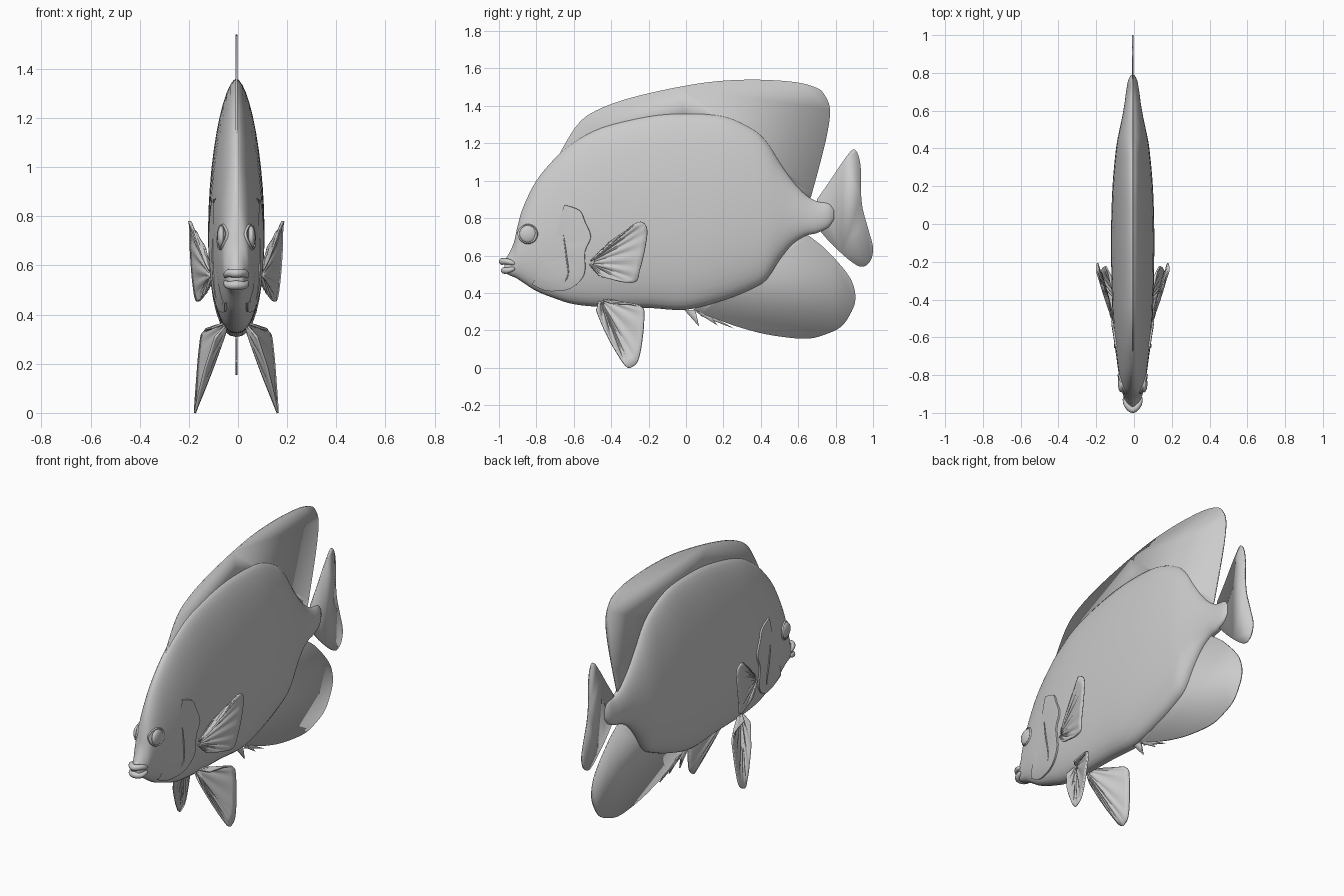
import bpy
import bmesh
import math
from mathutils import Vector
from mathutils.bvhtree import BVHTree

default_cube = bpy.data.objects.get("Cube")
if default_cube:
    bpy.data.objects.remove(default_cube, do_unlink=True)

CENTRE_X = -0.007

grey = bpy.data.materials.new("plain_grey")
grey.use_nodes = True
grey.diffuse_color = (0.6, 0.6, 0.6, 1)
grey.node_tree.nodes["Principled BSDF"].inputs["Base Color"].default_value = (0.6, 0.6, 0.6, 1)


def smooth_path(points, steps):
    """Catmull-Rom samples through tuples of any dimension, ends included."""
    last = len(points) - 1
    result = []
    for i in range(last):
        a, b, c, d = (points[min(max(k, 0), last)] for k in (i - 1, i, i + 1, i + 2))
        for s in range(steps):
            t = s / steps
            result.append(tuple(
                q + 0.5 * t * (r - p + t * (2 * p - 5 * q + 4 * r - e + t * (3 * (q - r) + e - p)))
                for p, q, r, e in zip(a, b, c, d)))
    result.append(tuple(points[-1]))
    return result


def finish(name, bm, mirror=False, thickness=0, angle=40):
    """Turn a bmesh into a shaded object, optionally thickened and mirrored."""
    bmesh.ops.recalc_face_normals(bm, faces=bm.faces[:])
    mesh = bpy.data.meshes.new(name)
    bm.to_mesh(mesh)
    bm.free()
    obj = bpy.data.objects.new(name, mesh)
    bpy.context.collection.objects.link(obj)
    obj.location.x = CENTRE_X
    mesh.materials.append(grey)
    if thickness:
        solid = obj.modifiers.new("thickness", "SOLIDIFY")
        solid.thickness = thickness
        solid.offset = 0
    if mirror:
        obj.modifiers.new("mirror", "MIRROR").use_mirror_merge = False
    bpy.ops.object.select_all(action="DESELECT")
    obj.select_set(True)
    bpy.context.view_layer.objects.active = obj
    bpy.ops.object.shade_smooth_by_angle(angle=math.radians(angle))
    return obj


def skin(bm, rows, closed=False):
    """Bridge equal rows of points with quads and return the vertex rows."""
    grid = [[bm.verts.new(p) for p in row] for row in rows]
    count = len(grid[0])
    for low, high in zip(grid, grid[1:]):
        for j in range(count if closed else count - 1):
            k = (j + 1) % count
            bm.faces.new((low[j], low[k], high[k], high[j]))
    return grid


def flat_fin(name, edge, base, thickness=0.008):
    """Thin upright fin: curved free edge, straight base hidden in the body."""
    bm = bmesh.new()
    outline = smooth_path(edge, 6) + base
    bm.faces.new([bm.verts.new((0, y, z)) for y, z in outline])
    return finish(name, bm, thickness=thickness)


def fan_fin(name, root, edge):
    """Pleated paired fin spreading out from a root point."""
    bm = bmesh.new()
    root = Vector(root)
    rim = [Vector(p) for p in smooth_path(edge, 8)]
    rows = []
    for i in range(9):
        t = 0.1 + 0.9 * i / 8
        ripple = 0.004 * math.sin(math.pi * t)
        rows.append([root.lerp(p, t) + Vector((ripple * math.cos(j * math.pi / 3), 0, 0))
                     for j, p in enumerate(rim)])
    skin(bm, rows)
    return finish(name, bm, mirror=True, thickness=0.009, angle=50)


def tube(name, path, radius, mirror=False):
    """Round tube along a path, tapered at both ends."""
    path = [Vector(p) for p in path]
    rows = []
    for i, p in enumerate(path):
        along = (path[min(i + 1, len(path) - 1)] - path[max(i - 1, 0)]).normalized()
        side = along.cross(Vector((0, 0, 1))).normalized()
        up = side.cross(along)
        r = radius * (0.25 + 0.75 * math.sin(math.pi * i / (len(path) - 1)) ** 0.5)
        rows.append([p + r * (side * math.cos(a) + up * math.sin(a))
                     for a in (math.tau * k / 12 for k in range(12))])
    bm = bmesh.new()
    grid = skin(bm, rows, closed=True)
    bm.faces.new(grid[0])
    bm.faces.new(grid[-1])
    return finish(name, bm, mirror)


# Body: rings lofted through (y, bottom, top, half width)
stations = [
    (-.97, .515, .575, .025), (-.95, .497, .605, .036), (-.92, .485, .67, .046),
    (-.9, .475, .76, .053), (-.87, .455, .86, .06), (-.8, .41, 1, .073),
    (-.7, .37, 1.12, .087), (-.6, .34, 1.205, .098), (-.45, .325, 1.285, .108),
    (-.2, .32, 1.345, .114), (0, .31, 1.36, .114), (.2, .36, 1.345, .107),
    (.35, .42, 1.28, .094), (.43, .47, 1.21, .084), (.5, .575, 1.1, .07),
    (.57, .66, 1, .055), (.64, .705, .925, .043), (.7, .72, .89, .035),
    (.76, .75, .88, .024), (.79, .79, .85, .008)]


def body_ring(y, bottom, top, width):
    ring = []
    for k in range(40):
        a = math.tau * k / 40
        u = (1 + math.sin(a)) / 2
        half = max(0, 1 - (2 * u ** 0.76 - 1) ** 2) ** 0.58
        ring.append((math.copysign(width * half, math.cos(a)), y, bottom + (top - bottom) * u))
    return ring


bm = bmesh.new()
rings = skin(bm, [body_ring(*s) for s in smooth_path(stations, 4)], closed=True)
bm.faces.new(rings[0])
bm.faces.new(rings[-1])
bmesh.ops.recalc_face_normals(bm, faces=bm.faces[:])
surface = BVHTree.FromBMesh(bm)
finish("body", bm, angle=60)


def on_side(y, z, lift=0):
    """Point on the left flank at (y, z), lifted off the skin."""
    hit, normal, _, _ = surface.ray_cast(Vector((1, y, z)), Vector((-1, 0, 0)))
    return hit + normal * lift


# Lips around the open mouth
for name, z_mid, z_end in (("upper_lip", .568, .556), ("lower_lip", .52, .532)):
    front = -.983 if name == "upper_lip" else -.972
    tube(name, smooth_path([(-.044, -.915, z_end), (-.032, -.955, z_mid), (0, front, z_mid),
                            (.032, -.955, z_mid), (.044, -.915, z_end)], 5), .018)

# Eyes: shallow domes with a rim
eye = on_side(-.845, .715)
bm = bmesh.new()
bmesh.ops.create_uvsphere(bm, u_segments=24, v_segments=14, radius=1)
bmesh.ops.scale(bm, vec=(.017, .046, .046), verts=bm.verts[:])
bmesh.ops.translate(bm, vec=eye, verts=bm.verts[:])
finish("eyes", bm, mirror=True)
bm = bmesh.new()
rim_rows = []
for radius, lift in ((.045, .006), (.05, .008), (.055, -.003)):
    rim_rows.append([on_side(eye.y + radius * math.cos(a), eye.z + radius * math.sin(a), lift)
                     for a in (math.tau * k / 28 for k in range(28))])
skin(bm, rim_rows, closed=True)
finish("eye_rims", bm, mirror=True)

# Gill covers: plates that rise from the cheek to a stepped rear edge
gill_edge = smooth_path([(-.65, .87), (-.57, .84), (-.54, .78), (-.51, .7), (-.54, .62),
                         (-.545, .5), (-.62, .425), (-.74, .415), (-.82, .45)], 5)
bm = bmesh.new()
gill_rows = []
for t, lift in ((.02, -.004), (.35, .001), (.7, .005), (.92, .009), (1, .009), (1.01, -.004)):
    gill_rows.append([on_side(-.72 + (y + .72) * t, .64 + (z - .64) * t, lift)
                      for y, z in gill_edge])
skin(bm, gill_rows)
finish("gill_covers", bm, mirror=True)

# Cheek creases
crease = smooth_path([(-.655, .71), (-.64, .6), (-.63, .5), (-.66, .445)], 5)
tube("cheek_creases", [on_side(y, z, .004) for y, z in crease], .004, mirror=True)

# Fins on the centre line
flat_fin("dorsal_fin",
         [(-.69, 1.12), (-.58, 1.3), (-.46, 1.385), (-.25, 1.455), (.07, 1.52), (.32, 1.54),
          (.56, 1.53), (.69, 1.5), (.74, 1.46), (.77, 1.38), (.755, 1.25), (.715, 1.085),
          (.67, .92)],
         [(.64, .86), (.5, 1), (.3, 1.2), (0, 1.28), (-.4, 1.2)])
flat_fin("anal_fin",
         [(.04, .31), (.15, .265), (.29, .215), (.45, .175), (.64, .155), (.75, .18),
          (.83, .22), (.88, .29), (.905, .36), (.895, .44), (.85, .52), (.74, .64), (.65, .71)],
         [(.6, .76), (.4, .56), (.2, .42)])
flat_fin("tail_fin",
         [(.7, .9), (.77, 1), (.83, 1.09), (.89, 1.165), (.92, 1.14), (.935, 1.06),
          (.935, .95), (.945, .85), (.975, .74), (1, .64), (.985, .57), (.94, .54),
          (.88, .57), (.78, .66), (.71, .74)],
         [(.69, .8)])

# Short spines ahead of the anal fin
for i, (start, tip) in enumerate((((-.01, .31), (.07, .22)), ((.05, .3), (.17, .225)),
                                  ((.07, .28), (.26, .208)))):
    flat_fin("anal_spine_%d" % (i + 1), [start, tip], [(start[0] + .06, start[1])])

# Paired fins
fan_fin("pectoral_fins", (.1, -.52, .56),
        [(.125, -.41, .67), (.165, -.31, .74), (.19, -.25, .78), (.187, -.21, .75),
         (.185, -.215, .66), (.175, -.245, .53), (.16, -.28, .455), (.13, -.43, .48),
         (.115, -.47, .5)])
fan_fin("pelvic_fins", (.03, -.46, .37),
        [(.1, -.4, .345), (.135, -.245, .33), (.15, -.225, .25), (.165, -.25, .06),
         (.168, -.29, .005), (.165, -.33, .02), (.13, -.42, .17), (.085, -.48, .31)])
